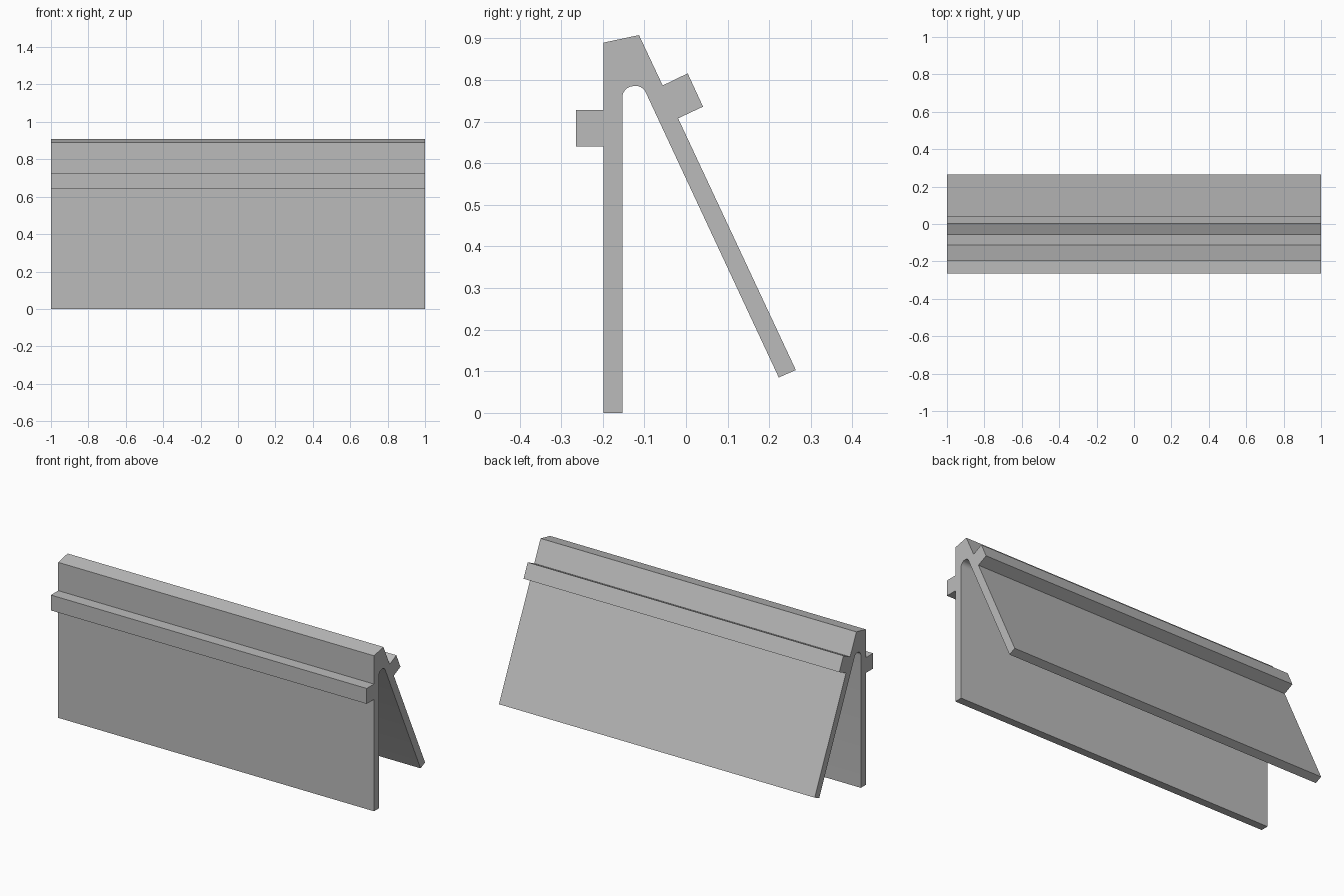
import bpy
import bmesh

cube = bpy.data.objects.get("Cube")
if cube:
    bpy.data.objects.remove(cube, do_unlink=True)

HALF_LENGTH = 1.0

# Plain grey material
grey = bpy.data.materials.new("plain_grey")
grey.use_nodes = True
colour = (0.5, 0.5, 0.5, 1.0)
grey.diffuse_color = colour
grey.node_tree.nodes["Principled BSDF"].inputs["Base Color"].default_value = colour

# Cross-section as (y, z): each stretch follows one part of the strip
upright_leg = [(-0.153, 0.0), (-0.198, 0.0)]
front_rib = [(-0.198, 0.64), (-0.264, 0.64), (-0.264, 0.728), (-0.198, 0.728)]
ridge = [(-0.198, 0.89), (-0.113, 0.908)]
back_rib = [(-0.056, 0.787), (0.004, 0.816), (0.041, 0.736), (-0.019, 0.708)]
sloping_leg = [(0.264, 0.103), (0.223, 0.085)]
inner_arch = [(-0.106, 0.79), (-0.153, 0.78)]
profile = upright_leg + front_rib + ridge + back_rib + sloping_leg + inner_arch

# Sweep the section along x
bm = bmesh.new()
verts = [bm.verts.new((-HALF_LENGTH, y, z)) for y, z in profile]
face = bm.faces.new(verts)
swept = bmesh.ops.extrude_face_region(bm, geom=[face], use_keep_orig=True)
moved = [g for g in swept["geom"] if isinstance(g, bmesh.types.BMVert)]
bmesh.ops.translate(bm, verts=moved, vec=(2 * HALF_LENGTH, 0, 0))

# Round the two lengthwise edges inside the fold
def in_arch(vert):
    return any(abs(vert.co.y - y) + abs(vert.co.z - z) < 1e-4 for y, z in inner_arch)

arch_edges = [e for e in bm.edges
              if abs(e.verts[0].co.x - e.verts[1].co.x) > HALF_LENGTH
              and all(in_arch(v) for v in e.verts)]
bmesh.ops.bevel(bm, geom=arch_edges, offset=0.021, offset_type='OFFSET',
                segments=8, profile=0.5, affect='EDGES')
bmesh.ops.recalc_face_normals(bm, faces=bm.faces)

mesh = bpy.data.meshes.new("folded_strip")
bm.to_mesh(mesh)
bm.free()
mesh.materials.append(grey)
strip = bpy.data.objects.new("folded_strip", mesh)
bpy.context.collection.objects.link(strip)

# Smooth arch, crisp edges elsewhere
bpy.context.view_layer.objects.active = strip
strip.select_set(True)
bpy.ops.object.shade_smooth_by_angle(angle=0.5)
